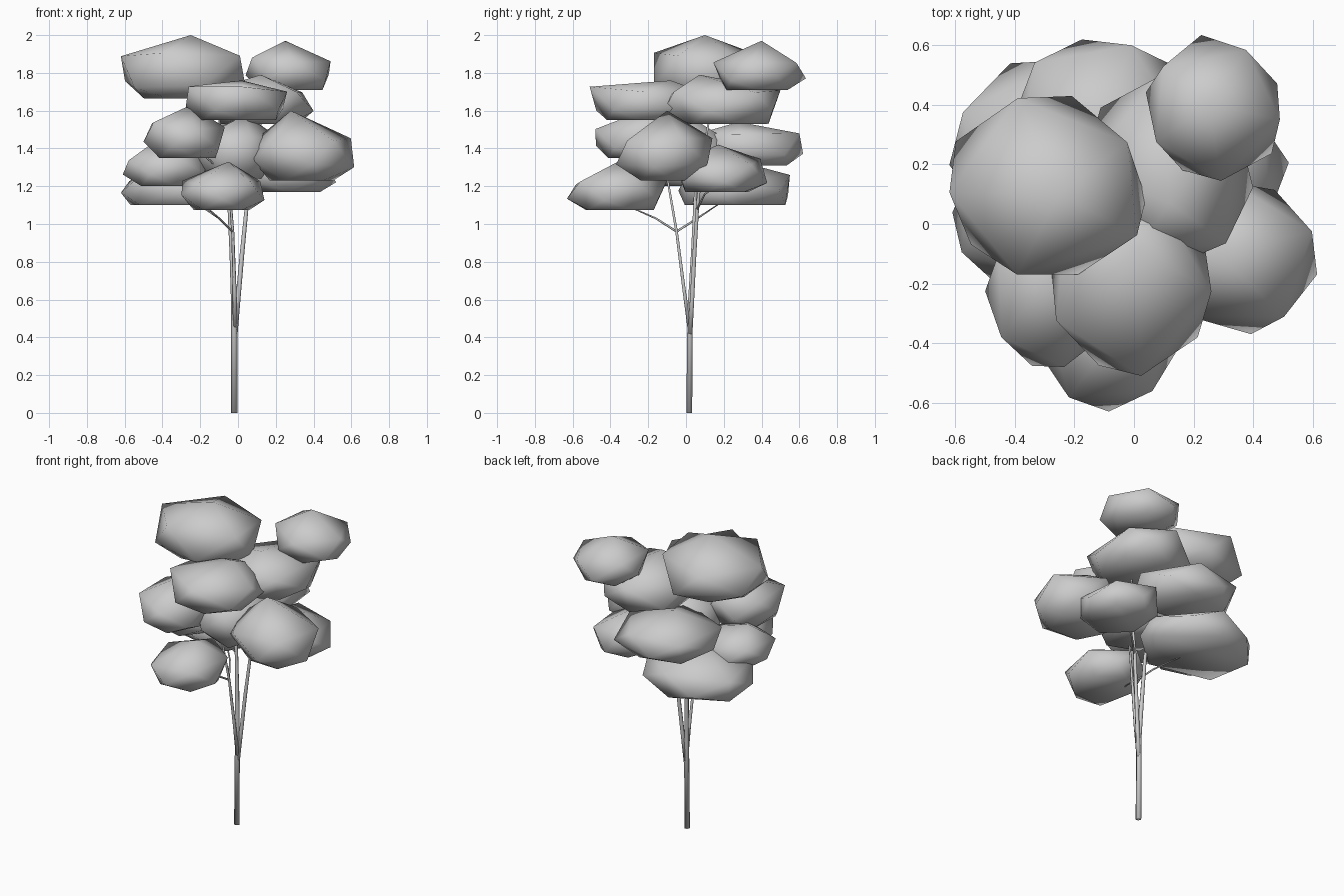
import bpy, bmesh, random
from math import cos, sin, tau
from mathutils import Vector

if "Cube" in bpy.data.objects:
    bpy.data.objects.remove(bpy.data.objects["Cube"])

random.seed(11)


def finish(bm, name):
    bmesh.ops.recalc_face_normals(bm, faces=bm.faces)
    me = bpy.data.meshes.new(name)
    bm.to_mesh(me)
    bm.free()
    me.shade_smooth()
    ob = bpy.data.objects.new(name, me)
    bpy.context.collection.objects.link(ob)
    return ob


# Leaf clump: faceted dome fitted to a bounding box, with its peak moved to (px, py);
# the rim vertices zigzag between a low ring and a high ring, "rim" is the high ring's level
def clump(name, x0, x1, y0, y1, z0, z1, px, py, turn, rim=0.62, base=0.72, n=5):
    lo, hi = Vector((x0, y0, z0)), Vector((x1, y1, z1))
    pts = []
    for r, h, shift in ((base, 0.0, .5), (0.98, 0.25, 0), (0.96, rim, .5)):
        for i in range(n):
            a = tau * (i + turn + shift + random.uniform(-.1, .1)) / n
            k = r * random.uniform(0.95, 1.05)
            hh = h + (random.uniform(-0.08, 0.08) if h else 0)
            pts.append(Vector((k * cos(a), k * sin(a), hh)))
    # stretch the rings to the box exactly
    for ax in (0, 1):
        a, b = min(p[ax] for p in pts), max(p[ax] for p in pts)
        for p in pts:
            p[ax] = lo[ax] + (p[ax] - a) / (b - a) * (hi[ax] - lo[ax])
    for p in pts:
        p.z = lo.z + p.z * (hi.z - lo.z)
    pts.append(Vector((px, py, hi.z)))
    bm = bmesh.new()
    for p in pts:
        bm.verts.new(p)
    bmesh.ops.convex_hull(bm, input=bm.verts)
    junk = [v for v in bm.verts if not v.link_faces]
    bmesh.ops.delete(bm, geom=junk, context='VERTS')
    finish(bm, name)


CLUMPS = {
    "top_left": (-.62, .04, -.17, .43, 1.665, 2.0, -.25, .10, .0, .64, .6),
    "top_right": (.04, .49, .145, .635, 1.71, 1.97, .25, .40, .4),
    "upper_front": (-.28, .26, -.51, .10, 1.55, 1.76, .02, -.08, .4, .78),
    "upper_back": (-.17, .40, -.13, .50, 1.53, 1.79, .12, .07, .9),
    "left_front": (-.50, -.07, -.48, .02, 1.35, 1.63, -.25, -.15, .5),
    "right": (.06, .615, -.37, .14, 1.23, 1.60, .28, -.10, .8, .55, .6),
    "left": (-.61, -.16, -.20, .25, 1.20, 1.43, -.45, .0, .5),
    "low_left_back": (-.62, .08, -.04, .55, 1.10, 1.34, -.30, .25, .6, .6, .9),
    "low_front": (-.30, .14, -.63, -.10, 1.075, 1.33, -.05, -.36, .75, .6),
    "back": (-.42, .19, .04, .62, 1.31, 1.54, -.12, .28, .45, .7),
    "low_right_back": (.05, .52, -.06, .43, 1.17, 1.42, .24, .17, .125),
    "middle": (-.22, .20, -.25, .24, 1.24, 1.58, .04, .0, .55),
}
for part, vals in CLUMPS.items():
    clump("leaf_clump_" + part, *vals)


# Tapered six-sided stem along a path of (x, y, z, radius)
def stem(name, path):
    bm = bmesh.new()
    rings = []
    pts = [Vector(p[:3]) for p in path]
    for i, p in enumerate(path):
        d = (pts[min(i + 1, len(pts) - 1)] - pts[max(i - 1, 0)]).normalized()
        if i == 0 and p[2] == 0:
            d = Vector((0, 0, 1))
        u = d.cross(Vector((0, 1, 0))).normalized()
        v = d.cross(u)
        rings.append([bm.verts.new(pts[i] + p[3] * (u * cos(tau * k / 6) + v * sin(tau * k / 6)))
                      for k in range(6)])
    for a, b in zip(rings, rings[1:]):
        for k in range(6):
            bm.faces.new((a[k], a[k - 1], b[k - 1], b[k]))
    bm.faces.new(rings[0])
    bm.faces.new(rings[-1])
    finish(bm, name)


# Trunk and its main forks
stem("trunk", [(-.02, .017, 0, .018), (-.02, .022, .55, .016),
               (-.032, .038, .85, .013), (-.045, .048, 1.1, .011), (-.08, .06, 1.35, .007)])
stem("fork_right", [(-.016, .022, .42, .014), (0, .032, .6, .013), (.022, .045, .85, .012),
                    (.045, .06, 1.08, .010), (.08, .08, 1.3, .007), (.15, .15, 1.72, .005)])
stem("fork_front", [(-.016, .018, .45, .012), (-.018, -.01, .65, .010),
                    (-.028, -.05, .96, .008), (-.05, -.10, 1.25, .006), (-.12, -.02, 1.68, .004)])

# Thin twigs reaching into the clumps
TWIGS = [
    ((-.03, -.05, .96), (-.10, -.16, 1.03), (-.18, -.32, 1.10)),
    ((-.03, -.05, .96), (-.10, .06, 1.03), (-.22, .18, 1.11)),
    ((.05, .06, 1.08), (.10, .10, 1.16), (.25, .2, 1.22)),
    ((-.045, .045, 1.1), (-.15, .02, 1.17), (-.35, 0, 1.25)),
    ((-.05, -.1, 1.25), (.06, -.08, 1.27), (.25, -.12, 1.32)),
    ((-.05, -.1, 1.25), (-.13, -.16, 1.32), (-.25, -.25, 1.42)),
]
for i, t in enumerate(TWIGS):
    stem(f"twig_{i}", [(*p, r) for p, r in zip(t, (.006, .005, .003))])
